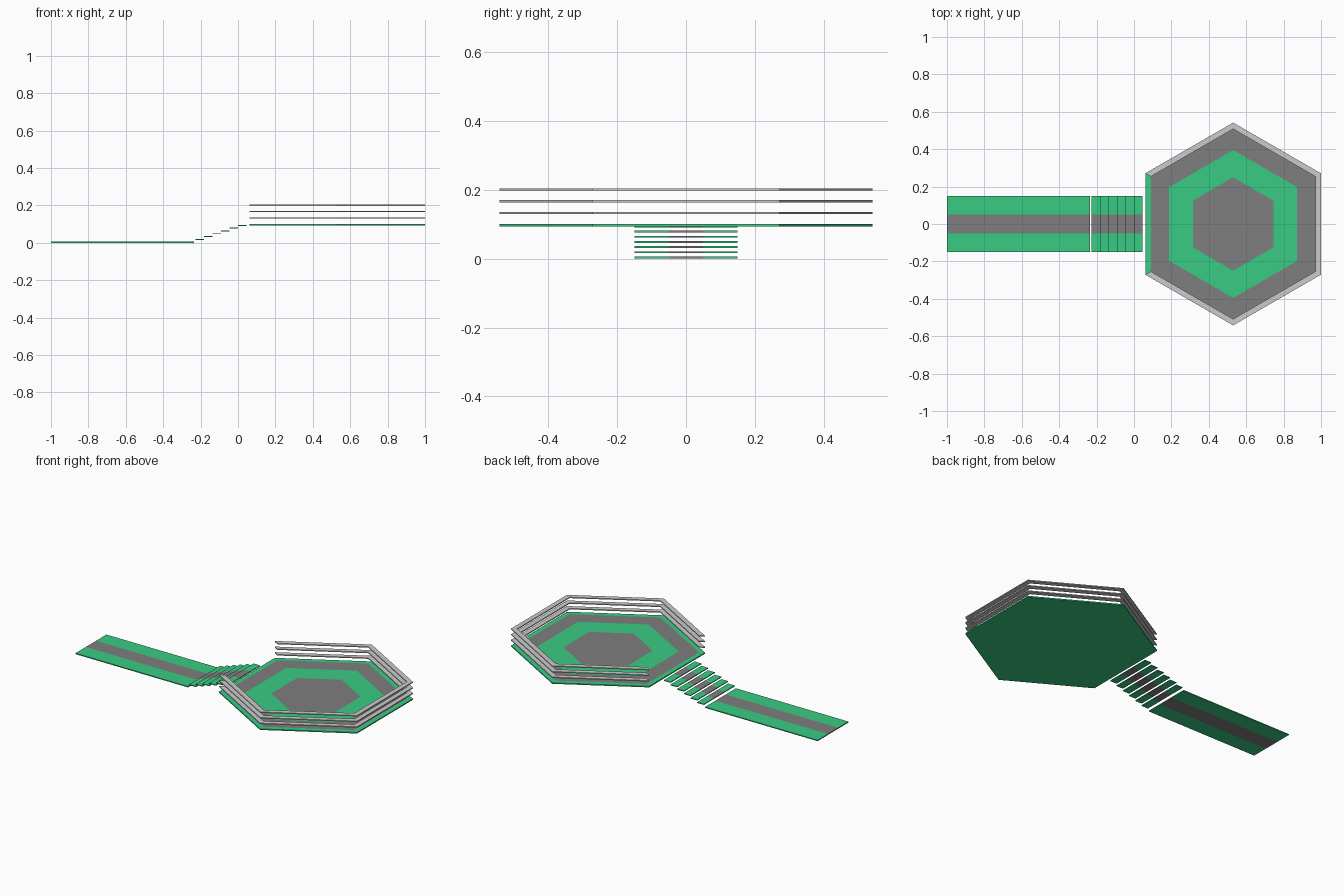
import bpy, bmesh, math

if "Cube" in bpy.data.objects:
    bpy.data.objects.remove(bpy.data.objects["Cube"])


def material(name, rgb):
    m = bpy.data.materials.new(name)
    m.diffuse_color = (*rgb, 1)
    m.use_nodes = True
    m.node_tree.nodes["Principled BSDF"].inputs["Base Color"].default_value = m.diffuse_color
    return m


GREEN = material("green", (0.04, 0.6, 0.23))
GREY = material("dark_grey", (0.21, 0.21, 0.21))
CX = 0.53
T = 0.006


def finish(name, bm, mats):
    bmesh.ops.remove_doubles(bm, verts=bm.verts, dist=1e-6)
    bmesh.ops.recalc_face_normals(bm, faces=bm.faces)
    me = bpy.data.meshes.new(name)
    bm.to_mesh(me)
    bm.free()
    for m in mats:
        me.materials.append(m)
    ob = bpy.data.objects.new(name, me)
    bpy.context.collection.objects.link(ob)
    return ob


def hexagon(r, z):
    # points at +-y, flat sides at +-x; the side from 2 to 3... runs by index
    return [(CX + r * math.cos(math.radians(30 + 60 * i)),
             r * math.sin(math.radians(30 + 60 * i)), z) for i in range(6)]


def striped_slab(name, x0, x1, z0, z1):
    # thin slab, green with a grey centre strip running right through
    bm = bmesh.new()
    ys = (-0.15, -0.05, 0.05, 0.15)
    rows = [[bm.verts.new((x, y, z)) for y in ys]
            for x, z in ((x0, z0), (x1, z0), (x1, z1), (x0, z1))]
    for a in range(4):
        b = (a + 1) % 4
        for j in range(3):
            f = bm.faces.new((rows[a][j], rows[b][j], rows[b][j + 1], rows[a][j + 1]))
            f.material_index = int(j == 1)
    for j in (0, 3):
        bm.faces.new([r[j] for r in rows])
    return finish(name, bm, (GREEN, GREY))


# ground path
striped_slab("path", -1, -0.235, 0, T)

# floating steps up to the platform
STEP = 0.0455
for i in range(6):
    x, z = -0.227 + i * STEP, 0.021 + i * 0.015
    striped_slab(f"step_{i + 1}", x, x + STEP, z - 0.005, z)

# hexagonal platform with flush concentric colour bands
bm = bmesh.new()
z0, z1 = 0.093, 0.1
loops = [[bm.verts.new(p) for p in hexagon(r, z)]
         for r, z in ((0.542, z0), (0.542, z1), (0.508, z1), (0.395, z1), (0.249, z1))]
for k in range(4):
    for i in range(6):
        j = (i + 1) % 6
        f = bm.faces.new((loops[k][i], loops[k][j], loops[k + 1][j], loops[k + 1][i]))
        f.material_index = int(k == 2)
bm.faces.new(loops[0])
bm.faces.new(loops[-1]).material_index = 1
finish("platform", bm, (GREEN, GREY))

# three floating rails on five sides, open towards the steps
for n in range(3):
    z = 0.132 + n * 0.0345
    bm = bmesh.new()
    secs = []
    corners = [[hexagon(r, h) for r, h in ((0.508, z - T / 2), (0.542, z - T / 2),
                                         (0.542, z + T / 2), (0.508, z + T / 2))]][0]
    for i in (3, 4, 5, 0, 1, 2):
        secs.append([bm.verts.new(c[i]) for c in corners])
    for a, b in zip(secs, secs[1:]):
        for j in range(4):
            k = (j + 1) % 4
            bm.faces.new((a[j], a[k], b[k], b[j]))
    bm.faces.new(secs[0])
    bm.faces.new(secs[-1])
    finish(f"rail_{n + 1}", bm, ())
